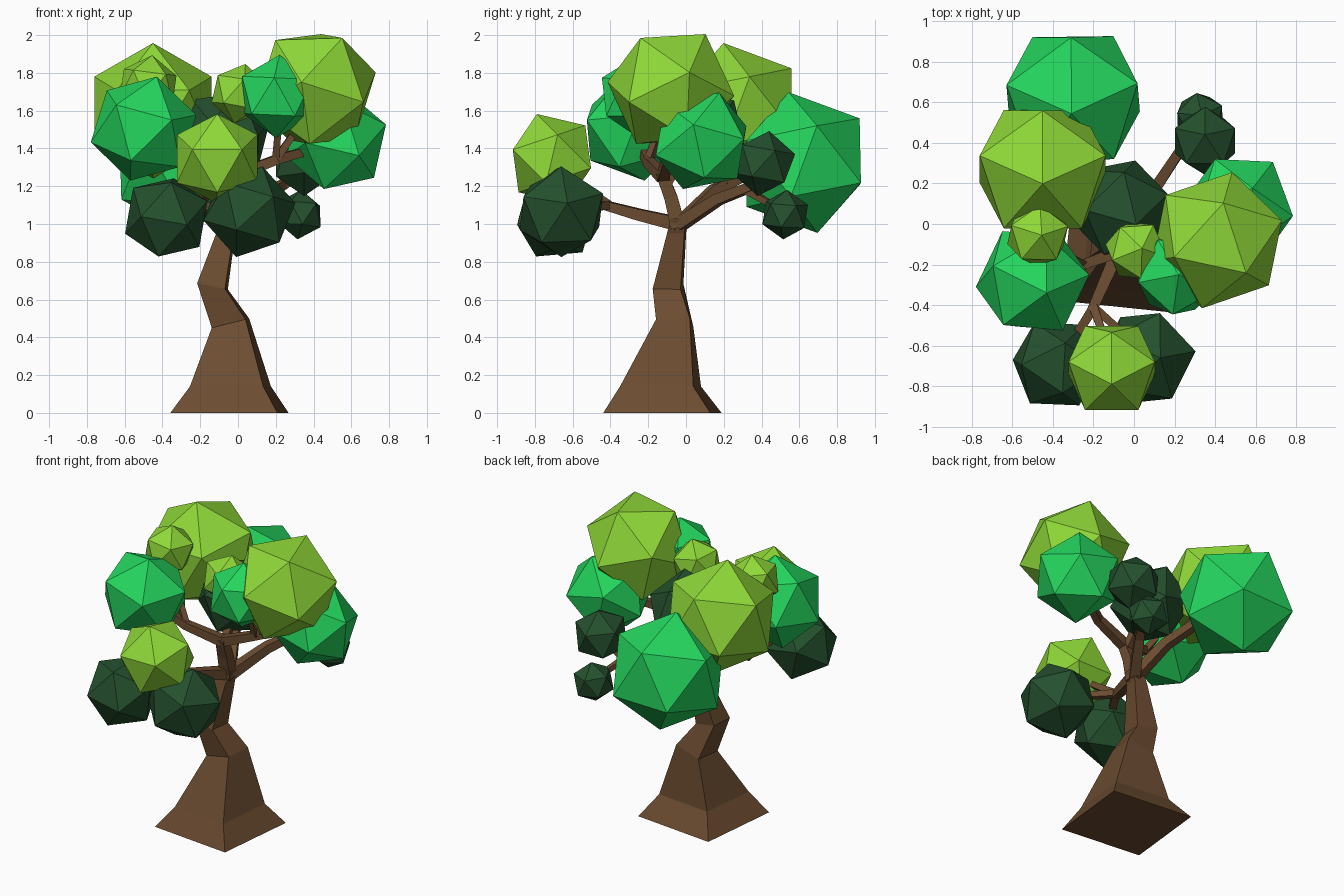
import bpy, bmesh, math
from mathutils import Vector, Matrix

if "Cube" in bpy.data.objects:
    bpy.data.objects.remove(bpy.data.objects["Cube"])


def material(name, rgb):
    m = bpy.data.materials.new(name)
    m.diffuse_color = (*rgb, 1)
    m.use_nodes = True
    m.node_tree.nodes["Principled BSDF"].inputs["Base Color"].default_value = m.diffuse_color
    return m


BARK = material("bark_brown", (0.147, 0.072, 0.030))
LIME = material("lime_green", (0.275, 0.69, 0.040))
MID = material("bright_green", (0.018, 0.67, 0.112))
DARK = material("dark_green", (0.018, 0.080, 0.027))


def finish(bm, name, mat):
    bmesh.ops.recalc_face_normals(bm, faces=bm.faces)
    me = bpy.data.meshes.new(name)
    bm.to_mesh(me)
    bm.free()
    me.materials.append(mat)
    ob = bpy.data.objects.new(name, me)
    bpy.context.collection.objects.link(ob)


def frame(a, b):
    """Rotation basis: first axis along a, second in the plane of a and b."""
    a = Vector(a).normalized()
    b = Vector(b)
    b = (b - a * a.dot(b)).normalized()
    return Matrix((a, b, a.cross(b))).transposed()


def blob(name, mat, center, r, v1, v2):
    """Icosahedron with one corner towards v1 and a neighbouring corner towards v2."""
    bm = bmesh.new()
    bmesh.ops.create_icosphere(bm, subdivisions=1, radius=r)
    bm.verts.ensure_lookup_table()
    p = bm.verts[0]
    q = p.link_edges[0].other_vert(p)
    rot = frame(v1, v2) @ frame(p.co, q.co).transposed()
    for v in bm.verts:
        v.co = rot @ v.co + Vector(center)
    finish(bm, name, mat)


def loft(name, rings):
    """Skin a list of four-cornered rings and close both ends."""
    bm = bmesh.new()
    vs = [[bm.verts.new(p) for p in ring] for ring in rings]
    for a, b in zip(vs, vs[1:]):
        for i in range(4):
            j = (i + 1) % 4
            bm.faces.new((a[i], a[j], b[j], b[i]))
    bm.faces.new(vs[0])
    bm.faces.new(vs[-1])
    finish(bm, name, BARK)


def branch(name, pts, r0, r1):
    """Tapered square limb along a path."""
    pts = [Vector(p) for p in pts]
    n = len(pts) - 1
    rings = []
    for i, p in enumerate(pts):
        d = (pts[min(i + 1, n)] - pts[max(i - 1, 0)]).normalized()
        side = d.cross(Vector((0, 0, 1)) if abs(d.z) < 0.85 else Vector((0, 1, 0))).normalized()
        up = side.cross(d)
        r = r0 + (r1 - r0) * i / n
        rings.append([p + (side * s + up * t) * r for s, t in ((-1, -1), (1, -1), (1, 1), (-1, 1))])
    loft(name, rings)


# Trunk: crooked square column with flared foot (x, y, z, half width, slope in x)
rot = Matrix.Rotation(math.radians(-6), 3, 'Z')
rings = []
for x, y, z, h, slope in ((-.045, -.125, 0, .285, 0), (-.04, -.135, .14, .195, 0),
                          (-.04, -.06, .475, .09, .25), (-.135, -.095, .67, .074, -.2),
                          (-.065, -.05, .95, .046, 0), (-.03, -.035, 1.03, .04, 0)):
    ring = []
    for s, t in ((-1, -1), (1, -1), (1, 1), (-1, 1)):
        o = rot @ Vector((s * h, t * h, 0))
        ring.append((x + o.x, y + o.y, z + o.x * slope))
    rings.append(ring)
loft("trunk", rings)

# Branches
branch("front_branch", [(-.04, -.04, 1.0), (-.13, -.25, 1.05), (-.21, -.43, 1.1), (-.35, -.65, 1.06)], .036, .018)
branch("front_twig_right", [(-.2, -.41, 1.1), (.04, -.62, 1.08)], .022, .015)
branch("front_twig_up", [(-.2, -.41, 1.1), (-.11, -.66, 1.28)], .022, .015)
branch("upper_stem", [(-.04, -.04, .98), (-.04, -.08, 1.14), (-.03, -.13, 1.27)], .04, .03)
branch("left_limb", [(-.03, -.12, 1.25), (-.25, -.2, 1.33), (-.46, -.26, 1.46)], .03, .02)
branch("left_twig", [(-.25, -.2, 1.33), (-.46, -.08, 1.65)], .02, .012)
branch("right_limb", [(-.03, -.12, 1.25), (.2, -.1, 1.34), (.48, .05, 1.42)], .03, .02)
branch("right_twig_up", [(.2, -.1, 1.34), (.22, -.2, 1.6)], .02, .015)
branch("right_twig_top", [(.2, -.1, 1.34), (.38, -.08, 1.6)], .02, .015)
branch("center_limb", [(-.03, -.1, 1.22), (-.05, .03, 1.42)], .025, .018)
branch("center_twig", [(-.05, 0, 1.38), (0, -.12, 1.66)], .018, .012)
branch("back_branch", [(-.03, -.03, 1.0), (.1, .17, 1.13), (.24, .38, 1.21), (.34, .41, 1.3)], .034, .018)
branch("back_twig", [(.2, .32, 1.18), (.32, .51, 1.07)], .02, .013)
branch("back_left_branch", [(-.04, -.03, 1.0), (-.13, .15, 1.18), (-.22, .36, 1.28), (-.29, .58, 1.32)], .034, .02)
branch("back_left_twig", [(-.15, .2, 1.2), (-.42, .27, 1.55)], .024, .016)

# Foliage clumps
blob("foliage_back_left", MID, (-.30, .62, 1.325), .38, (-.01, .30, .235), (-.2, .3, -.115))
blob("foliage_top_left", LIME, (-.45, .27, 1.60), .365, (0, -.07, .35), (-.335, .075, .18))
blob("foliage_top_right", LIME, (.41, -.08, 1.715), .345, (.03, .18, .285), (.145, -.155, .285))
blob("foliage_right", MID, (.52, .08, 1.44), .28, (.26, -.04, .085), (.08, .085, .24))
blob("foliage_left", MID, (-.50, -.28, 1.505), .29, (.07, -.06, .275), (-.19, .07, .21))
blob("foliage_small_left", LIME, (-.475, -.055, 1.73), .165, (.02, 0, .16), (-.14, .05, .05))
blob("foliage_small_center", LIME, (.01, -.13, 1.69), .16, (.03, .01, .16), (-.12, -.05, .08))
blob("foliage_small_right", MID, (.21, -.25, 1.675), .22, (.01, 0, .22), (-.02, -.2, .08))
blob("foliage_front", LIME, (-.11, -.71, 1.345), .25, (0, -.079, .236), (0, .175, .178))
blob("foliage_front_left", DARK, (-.38, -.69, 1.035), .235, (.04, .1, .2), (-.17, 0, .16))
blob("foliage_front_right", DARK, (.06, -.66, 1.065), .25, (.07, 0, .24), (.235, .03, .08))
blob("foliage_center", DARK, (-.07, .08, 1.47), .255, (.02, .17, .18), (.08, -.08, .22))
blob("foliage_back_right", DARK, (.35, .41, 1.32), .175, (0, .03, .17), (0, .165, .07))
blob("foliage_small_back", DARK, (.325, .525, 1.05), .132, (.01, .01, .13), (.11, .06, .05))
